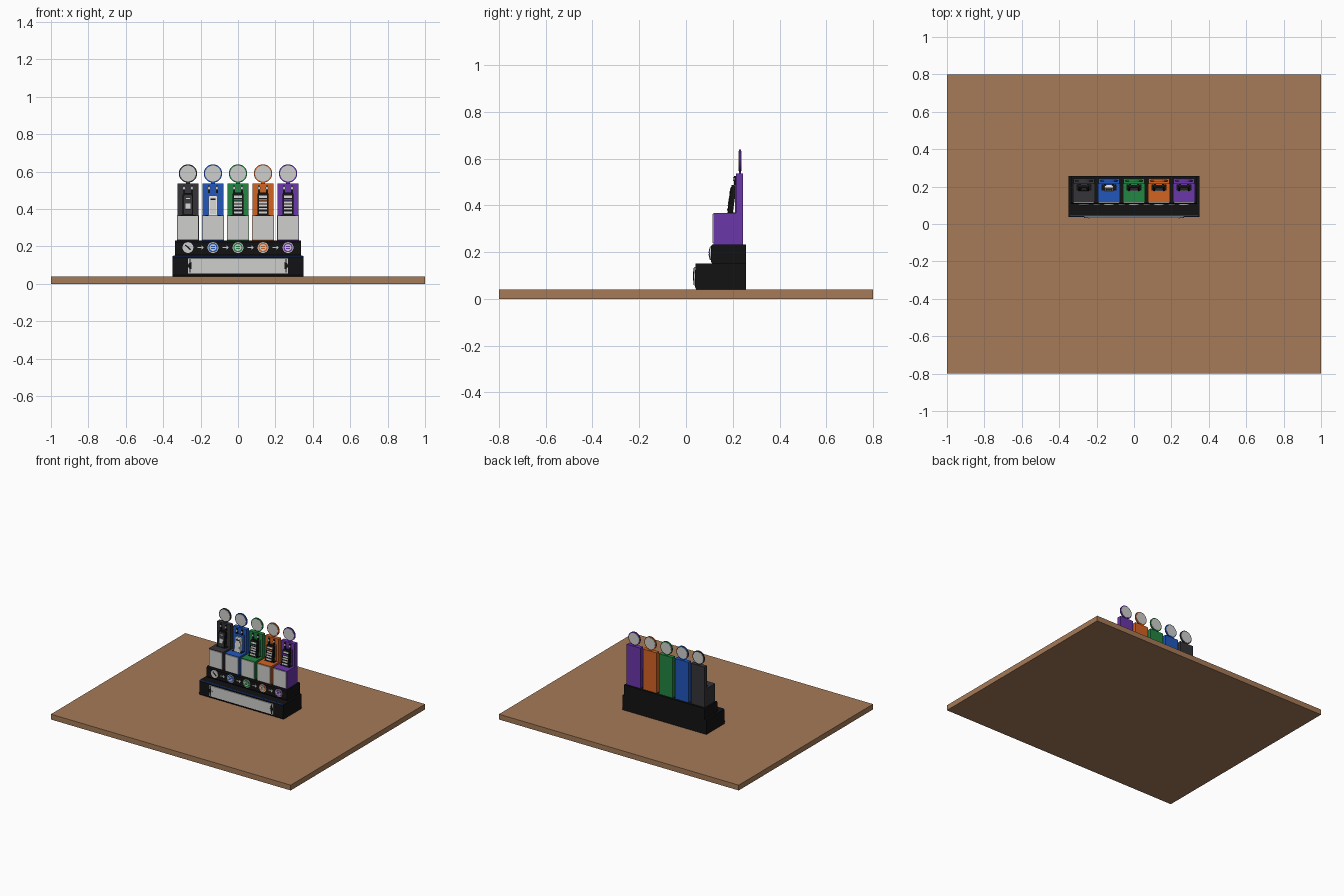
import bpy, math
from mathutils import Vector

if "Cube" in bpy.data.objects:
    bpy.data.objects.remove(bpy.data.objects["Cube"])


def material(name, r, g, b):
    m = bpy.data.materials.new(name)
    m.diffuse_color = (r, g, b, 1)
    m.use_nodes = True
    m.node_tree.nodes["Principled BSDF"].inputs["Base Color"].default_value = m.diffuse_color
    return m


WOOD = material("wood brown", 0.38, 0.195, 0.095)
BLACK = material("black", 0.006, 0.006, 0.007)
LIGHT = material("light grey", 0.62, 0.62, 0.61)
WHITE = material("white", 0.85, 0.85, 0.85)
GREY = material("charcoal", 0.035, 0.035, 0.042)
BLUE = material("blue", 0.016, 0.095, 0.5)
GREEN = material("green", 0.016, 0.24, 0.055)
ORANGE = material("orange", 0.65, 0.125, 0.016)
PURPLE = material("purple", 0.145, 0.038, 0.4)


def prism(name, pts, a, b, mat, axis="Y"):
    """Extrude an (x, z) outline along y, or a (y, z) outline along x."""
    place = (lambda p, d: (p[0], d, p[1])) if axis == "Y" else (lambda p, d: (d, p[0], p[1]))
    n = len(pts)
    verts = [place(p, a) for p in pts] + [place(p, b) for p in pts]
    faces = [list(range(n)), list(range(2 * n - 1, n - 1, -1))]
    faces += [[i, n + i, n + (i + 1) % n, (i + 1) % n] for i in range(n)]
    me = bpy.data.meshes.new(name)
    me.from_pydata(verts, [], faces)
    # keep normals facing outward for either winding or axis
    c = sum((Vector(v) for v in verts), Vector()) / len(verts)
    if me.polygons[0].normal.dot(me.polygons[0].center - c) < 0:
        me.flip_normals()
    me.materials.append(mat)
    ob = bpy.data.objects.new(name, me)
    bpy.context.collection.objects.link(ob)
    return ob


def rect(cx, w, z0, z1):
    return [(cx - w / 2, z0), (cx + w / 2, z0), (cx + w / 2, z1), (cx - w / 2, z1)]


def circle(cx, cz, r, n=32, start=0.0, sweep=2 * math.pi):
    steps = n if sweep > 6 else n - 1
    return [(cx + r * math.cos(start + sweep * i / steps),
             cz + r * math.sin(start + sweep * i / steps)) for i in range(n)]


def box(name, cx, w, y0, y1, z0, z1, mat):
    return prism(name, rect(cx, w, z0, z1), y0, y1, mat)


def rounded(cx, w, z0, z1, r):
    pts = []
    for sx, z, s in ((1, z1 - r, 0), (-1, z1 - r, 1), (-1, z0 + r, 2), (1, z0 + r, 3)):
        pts += circle(cx + sx * (w / 2 - r), z, r, 5, s * math.pi / 2, math.pi / 2)
    return pts


# Table top
box("table_top", 0, 2.0, -0.8, 0.8, 0, 0.04, WOOD)

# Two-step stand with chamfered front edges
prism("stand_base", [(0.257, 0.04), (0.257, 0.15), (0.046, 0.15), (0.04, 0.144),
                     (0.038, 0.05), (0.044, 0.04)], -0.35, 0.35, BLACK, "X")
prism("stand_step", [(0.257, 0.15), (0.257, 0.232), (0.112, 0.232), (0.106, 0.224),
                     (0.106, 0.16), (0.112, 0.15)], -0.336, 0.336, BLACK, "X")
box("blue_trim", 0, 0.69, 0.04, 0.046, 0.147, 0.152, BLUE)

# Base nameplate with an end knob and bracket on both sides
box("base_plate", 0, 0.535, 0.034, 0.04, 0.056, 0.136, LIGHT)
for s in (-1, 1):
    box("plate_bracket", s * 0.257, 0.006, 0.032, 0.036, 0.06, 0.132, BLACK)
    prism("plate_knob", circle(s * 0.248, 0.097, 0.019, 13, math.pi / 2 * s, -math.pi),
          0.031, 0.036, BLACK)
    prism("knob_dot", circle(s * 0.242, 0.097, 0.005, 12), 0.029, 0.033, LIGHT)

# Arrows between the step badges
for i in range(4):
    ax = -0.2 + i * 0.1335
    box("arrow_shaft", ax - 0.005, 0.022, 0.102, 0.107, 0.191, 0.197, LIGHT)
    prism("arrow_head", [(ax + 0.005, 0.183), (ax + 0.018, 0.194), (ax + 0.005, 0.205)],
          0.102, 0.107, LIGHT)


def handset(x, kind, colour):
    """Leaning handset in the holder, drawn upright and then tilted back."""
    body, face, w, h = {"plain": (BLACK, GREY, 0.056, 0.118),
                        "white": (WHITE, LIGHT, 0.048, 0.105),
                        "keys": (BLACK, BLACK, 0.06, 0.12)}[kind]
    parts = [prism("handset_body", rounded(0, w, -0.03, h, 0.01), -0.012, 0.01, body),
             prism("handset_face", rounded(0, w - 0.014, 0.004, h - 0.012, 0.006),
                   -0.014, -0.011, face)]
    if kind == "plain":
        parts += [box("handset_screen", 0, 0.028, -0.016, -0.013, 0.03, 0.06, LIGHT),
                  box("handset_slot", 0, 0.02, -0.016, -0.013, 0.085, 0.092, LIGHT)]
    elif kind == "white":
        parts += [box("handset_slot", 0, 0.025, -0.016, -0.013, 0.08, 0.088, BLACK)]
    else:
        parts += [box("handset_header", 0, 0.042, -0.016, -0.013, 0.092, 0.104, LIGHT),
                  box("handset_colour_line", 0, 0.042, -0.016, -0.013, 0.078, 0.084, colour)]
        parts += [box("handset_row", 0, 0.044, -0.016, -0.013, z, z + 0.01, LIGHT)
                  for z in (0.008, 0.028, 0.046, 0.062)]
    for p in parts:
        p.location = (x, 0.19, 0.367)
        p.rotation_euler.x = -0.14


# Five coloured stations
stations = [(GREY, "plain"), (BLUE, "white"), (GREEN, "keys"), (ORANGE, "keys"), (PURPLE, "keys")]
for i, (col, kind) in enumerate(stations):
    x = (i - 2) * 0.1338
    # back panel and front holder
    box("back_panel", x, 0.113, 0.213, 0.243, 0.232, 0.536, col)
    box("holder_box", x, 0.118, 0.118, 0.214, 0.232, 0.366, col)
    box("holder_plate", x, 0.11, 0.113, 0.119, 0.238, 0.362, LIGHT)
    box("holder_slot", x, 0.08, 0.178, 0.212, 0.364, 0.369, BLACK)
    box("panel_recess", x, 0.074, 0.209, 0.214, 0.366, 0.49, col)
    handset(x, kind, col)
    # hooks above the handset
    for s in (-1, 1):
        box("hook_post", x + s * 0.021, 0.012, 0.206, 0.214, 0.486, 0.526, BLACK)
        prism("hook_tip", circle(x + s * 0.021, 0.512, 0.008, 12), 0.202, 0.207, LIGHT)
    # round sign on a short stem
    box("sign_stem", x, 0.02, 0.226, 0.235, 0.53, 0.552, col)
    prism("sign_rim", circle(x, 0.59, 0.049, 40), 0.226, 0.235, col)
    for y0, y1 in ((0.224, 0.227), (0.234, 0.237)):
        prism("sign_face", circle(x, 0.59, 0.0425, 40), y0, y1, LIGHT)
    # badge on the step with a small pictogram
    prism("badge_rim", circle(x, 0.194, 0.029), 0.102, 0.107, LIGHT)
    if col is not GREY:
        prism("badge_ring", circle(x, 0.194, 0.025), 0.1, 0.103, col)
        prism("badge_face", circle(x, 0.194, 0.018), 0.098, 0.101, LIGHT)
    if kind == "plain":
        prism("badge_mark", [(x - 0.016, 0.205), (x + 0.012, 0.18), (x + 0.017, 0.185),
                             (x - 0.011, 0.21)], 0.1, 0.103, BLACK)
    else:
        for z in (0.186, 0.197):
            box("badge_bar", x, 0.022, 0.096, 0.099, z, z + 0.006, col)
